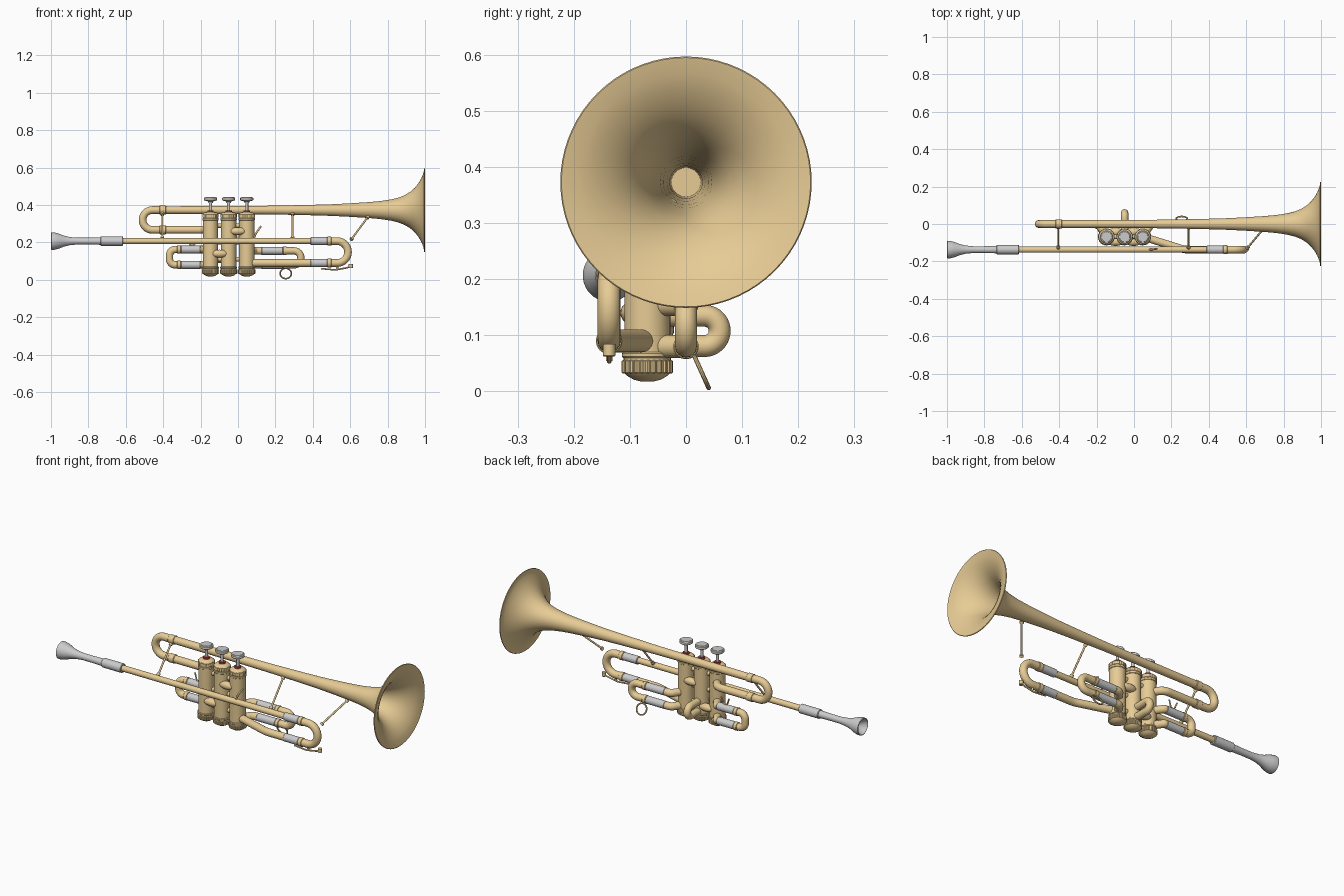
import bpy, bmesh, math
from mathutils import Vector as V

if "Cube" in bpy.data.objects:
    bpy.data.objects.remove(bpy.data.objects["Cube"])


def material(name, col):
    m = bpy.data.materials.new(name)
    m.diffuse_color = (*col, 1)
    m.use_nodes = True
    m.node_tree.nodes["Principled BSDF"].inputs["Base Color"].default_value = m.diffuse_color
    return m


BRASS = material("brass", (0.8, 0.6, 0.3))
RED = material("red_felt", (0.5, 0.04, 0.03))
PEARL = material("pearl", (0.78, 0.75, 0.68))


def finish(ob, mat):
    if mat:
        ob.data.materials.append(mat)
    bpy.ops.object.select_all(action='DESELECT')
    ob.select_set(True)
    bpy.context.view_layer.objects.active = ob
    bpy.ops.object.shade_smooth_by_angle(angle=math.radians(35))
    return ob


def lathe(name, profile, origin, axis='x', mat=BRASS, n=32, knurl=0):
    """Turn (distance, radius) pairs around an axis through origin."""
    bm = bmesh.new()
    rings = []
    for d, r in profile:
        ring = []
        for i in range(n):
            a = 2 * math.pi * i / n
            rr = r - (knurl if i % 4 > 1 else 0)
            c, s = rr * math.cos(a), rr * math.sin(a)
            ring.append(bm.verts.new(V(origin) + V((d, c, s) if axis == 'x' else (c, s, d))))
        rings.append(ring)
    for a, b in zip(rings, rings[1:]):
        for i in range(n):
            j = (i + 1) % n
            bm.faces.new((a[i], a[j], b[j], b[i]))
    bm.faces.new(rings[0])
    bm.faces.new(rings[-1])
    bmesh.ops.recalc_face_normals(bm, faces=bm.faces)
    me = bpy.data.meshes.new(name)
    bm.to_mesh(me)
    bm.free()
    ob = bpy.data.objects.new(name, me)
    bpy.context.collection.objects.link(ob)
    return finish(ob, mat)


def rounded(pts, rad, steps=10):
    """Round every inner corner of a path with an arc."""
    pts = [V(p) for p in pts]
    out = [pts[0]]
    for p, q, s in zip(pts, pts[1:], pts[2:]):
        u, w = (p - q).normalized(), (s - q).normalized()
        half = u.angle(w) / 2
        t = min(rad / math.tan(half), (p - q).length * 0.5, (s - q).length * 0.5)
        r = t * math.tan(half)
        c = q + (u + w).normalized() * (r / math.sin(half))
        a, b = q + u * t - c, q + w * t - c
        ang = a.angle(b)
        for k in range(steps + 1):
            f = k / steps
            v = c + (a * math.sin((1 - f) * ang) + b * math.sin(f * ang)) / math.sin(ang)
            if (v - out[-1]).length > 1e-4:
                out.append(v)
    out.append(pts[-1])
    return out


def tube(name, pts, r, bend=0.05, mat=BRASS):
    path = rounded(pts, bend)
    cu = bpy.data.curves.new(name, 'CURVE')
    cu.dimensions = '3D'
    cu.bevel_depth = r
    cu.bevel_resolution = 6
    cu.use_fill_caps = True
    sp = cu.splines.new('POLY')
    sp.points.add(len(path) - 1)
    for p, v in zip(sp.points, path):
        p.co = (*v, 1)
    ob = bpy.data.objects.new(name, cu)
    bpy.context.collection.objects.link(ob)
    bpy.ops.object.select_all(action='DESELECT')
    ob.select_set(True)
    bpy.context.view_layer.objects.active = ob
    bpy.ops.object.convert(target='MESH')
    return finish(bpy.context.view_layer.objects.active, mat)


def sleeve(name, x0, x1, y, z, r, mat=None):
    e = 0.002
    lathe(name, [(x0, r - e), (x0 + e, r), (x1 - e, r), (x1, r - e)], (0, y, z), mat=mat)


def ball(name, loc, scale):
    bpy.ops.mesh.primitive_uv_sphere_add(segments=24, ring_count=12, radius=1, location=loc)
    ob = bpy.context.object
    ob.name, ob.scale = name, scale
    finish(ob, BRASS)


# bell with a thin wall and rolled rim
BZ, LY, LZ, VY = 0.373, -0.137, 0.207, -0.069
flare = [(-0.42, .02), (0, .0215), (.2, .0235), (.4, .028), (.5, .031), (.6, .036), (.7, .0425),
         (.76, .048), (.82, .057), (.86, .067), (.89, .079), (.92, .097), (.945, .119),
         (.965, .144), (.98, .17), (.99, .194), (.996, .219)]
inner = [(x + .003, r - .002) for x, r in reversed(flare[3:-1])]
lathe("bell", flare + [(.995, .223), (.998, .224), (1.0, .222)] + inner, (0, 0, BZ), n=72)

# bell bow and its ferrules
tube("bell_bow", [(-.38, 0, BZ), (-.51, 0, BZ), (-.51, 0, .267), (-.19, 0, .267), (-.147, VY, .267)],
     .0205, .053)
sleeve("bell_ferrule_upper", -.42, -.385, 0, BZ, .0235, BRASS)
sleeve("bell_ferrule_lower", -.42, -.385, 0, .267, .0235, BRASS)

# mouthpiece and receiver
lathe("mouthpiece", [(-.955, .004), (-.965, .02), (-.985, .036), (-.996, .04), (-1, .043), (-.998, .047),
                     (-.985, .047), (-.96, .041), (-.93, .029), (-.9, .022), (-.86, .018),
                     (-.8, .018), (-.72, .02)], (0, LY, LZ), mat=None, n=40)
sleeve("mouthpiece_receiver", -.735, -.615, LY, LZ, .025)

# leadpipe, tuning slide and return into third valve
tube("leadpipe", [(-.63, LY, LZ), (.4, LY, LZ)], .0165)
tube("tuning_slide_bow", [(.46, LY, LZ), (.588, LY, LZ), (.588, LY, .09), (.46, LY, .09)], .0205, .0585)
tube("tuning_return_leg", [(.4, LY, .09), (.27, LY, .09), (.05, VY, .09)], .0205, .15)
for z in (LZ, .09):
    sleeve("tuning_inner_slide", .388, .477, LY, z, .0215)
    sleeve("tuning_ferrule", .477, .5, LY, z, .0235, BRASS)

# three valves
for i, x in enumerate((-.147, -.05, .047), 1):
    o = (x, VY, 0)
    lathe(f"valve_casing_{i}", [(.055, .041), (.335, .041)], o, 'z', n=40)
    lathe(f"valve_bottom_cap_{i}", [(.018, .012), (.021, .024), (.028, .036), (.034, .042), (.066, .042),
                                    (.07, .045), (.064, .045)][:5], o, 'z', n=40)
    lathe(f"valve_bottom_knurl_{i}", [(.032, .043), (.034, .046), (.054, .046), (.056, .043)],
          o, 'z', n=96, knurl=.0025)
    lathe(f"valve_bottom_ring_{i}", [(.06, .043), (.062, .045), (.068, .045), (.07, .043)], o, 'z', n=40)
    lathe(f"valve_top_ring_{i}", [(.318, .042), (.32, .044), (.328, .044), (.33, .042)], o, 'z', n=40)
    lathe(f"valve_top_knurl_{i}", [(.332, .042), (.334, .044), (.35, .044), (.352, .042)],
          o, 'z', n=96, knurl=.002)
    lathe(f"valve_top_cap_{i}", [(.33, .041), (.352, .041), (.359, .034), (.363, .02)], o, 'z', n=40)
    lathe(f"valve_felt_{i}", [(.36, .017), (.372, .017)], o, 'z', RED)
    lathe(f"valve_stem_{i}", [(.36, .008), (.42, .008)], o, 'z', None)
    lathe(f"finger_button_{i}", [(.412, .012), (.42, .016), (.424, .032), (.427, .035), (.438, .035),
                                 (.441, .032)], o, 'z', PEARL)
    lathe(f"finger_button_top_{i}", [(.44, .029), (.4425, .027)], o, 'z', None)

# knuckles between valves, front and back
for x, z in ((-.0015, .26), (-.0985, .14)):
    ball("valve_knuckle_front", (x, VY - .026, z), (.046, .022, .021))
    ball("valve_knuckle_back", (x, VY + .026, z - .03), (.046, .022, .021))
for z in (.11, .2, .29):
    tube("valve_spacer", [(-.147, VY, z), (.047, VY, z)], .012)

# first valve slide (left) and third valve slide (right)
def side_slide(name, vx, s, end, silver, zs):
    rad = (zs[0] - zs[1]) / 2
    tube(name + "_bow", [(silver[1], 0, zs[0]), (end, 0, zs[0]), (end, 0, zs[1]), (silver[1], 0, zs[1])],
         .0195, rad)
    for z in zs:
        tube(name + "_leg", [(silver[0], 0, z), (vx + s * .045, 0, z), (vx, VY, z)], .0205, .04)
        a, b = sorted(silver)
        sleeve(name + "_inner", a, b, 0, z, .021)
        a, b = sorted((silver[1], silver[1] + s * .02))
        sleeve(name + "_ferrule", a, b, 0, z, .0225, BRASS)


side_slide("first_slide", -.147, -1, -.366, (-.2, -.305), (.162, .08))
side_slide("third_slide", .047, 1, .336, (.125, .24), (.155, .08))

# second valve slide (back)
tube("second_slide", [(-.05, VY, .135), (-.05, .06, .135), (-.05, .06, .081), (-.05, VY, .081)], .0195, .027)

# finger ring, thumb saddle and finger hook
bpy.ops.mesh.primitive_torus_add(major_radius=.03, minor_radius=.0042, major_segments=36, minor_segments=10,
                                 location=(.255, .028, .034), rotation=(math.radians(-65.7), 0, 0))
bpy.context.object.name = "third_slide_ring"
finish(bpy.context.object, BRASS)
tube("thumb_saddle", [(-.27, .005, .222), (-.255, 0, .184), (-.235, 0, .184), (-.22, .005, .222)], .004, .012)
tube("finger_hook", [(.085, LY, .22), (.095, LY, .247), (.123, LY + .005, .287)], .005, .03)

# braces between bell and pipes, with end flanges
for name, a, b in (("brace_rear", (-.405, -.012, .357), (-.405, -.128, .22)),
                   ("brace_middle", (.292, -.015, .355), (.292, -.128, .22)),
                   ("brace_front", (.695, -.022, .337), (.605, -.13, .215))):
    tube(name, [a, b], .005)
    for p, d in ((V(a), V(b) - V(a)), (V(b), V(a) - V(b))):
        d.normalize()
        tube(name + "_flange", [p, p + d * .012], .01)

# water key on the tuning bow
tube("water_key_lever", [(.445, LY, .06), (.52, LY, .053), (.58, LY, .064), (.612, LY, .075)], .0042, .1)
lathe("water_key_cup", [(.062, .009), (.064, .011), (.085, .011)], (.603, LY, 0), 'z')
tube("water_key_post", [(.53, LY, .054), (.53, LY, .075)], .006)
